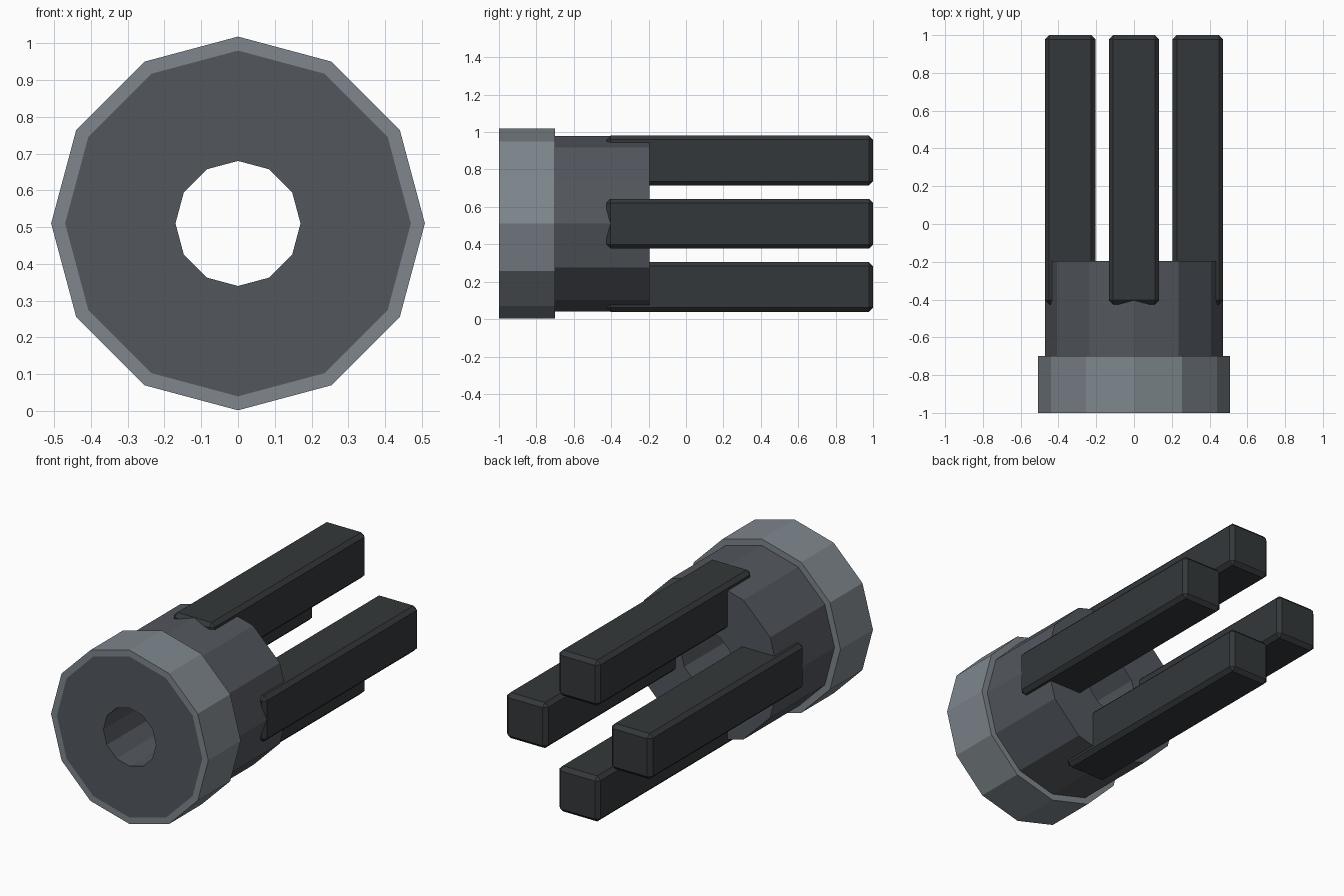
import bpy, bmesh, math

if "Cube" in bpy.data.objects:
    bpy.data.objects.remove(bpy.data.objects["Cube"])

CZ = 0.51      # height of the long axis
SIDES = 12


def material(name, rgb):
    m = bpy.data.materials.new(name)
    m.diffuse_color = (*rgb, 1.0)
    m.use_nodes = True
    m.node_tree.nodes["Principled BSDF"].inputs["Base Color"].default_value = m.diffuse_color
    return m


def add_object(name, bm, mat):
    bmesh.ops.recalc_face_normals(bm, faces=bm.faces[:])
    mesh = bpy.data.meshes.new(name)
    bm.to_mesh(mesh)
    bm.free()
    mesh.materials.append(mat)
    ob = bpy.data.objects.new(name, mesh)
    bpy.context.collection.objects.link(ob)
    return ob


def tube(name, profile, mat):
    """Sweep a closed (radius, y) profile around the y axis."""
    bm = bmesh.new()
    rings = []
    for i in range(SIDES):
        a = 2 * math.pi * i / SIDES
        rings.append([bm.verts.new((r * math.sin(a), y, CZ + r * math.cos(a)))
                      for r, y in profile])
    n = len(profile)
    for i in range(SIDES):
        a, b = rings[i], rings[(i + 1) % SIDES]
        for j in range(n):
            k = (j + 1) % n
            bm.faces.new((a[j], a[k], b[k], b[j]))
    return add_object(name, bm, mat)


def prong(name, x, z, mat):
    """Square bar along y with chamfered edges."""
    y0, y1, width = -0.425, 1.0, 0.266
    bm = bmesh.new()
    bmesh.ops.create_cube(bm, size=1)
    bmesh.ops.scale(bm, vec=(width, y1 - y0, width), verts=bm.verts[:])
    bmesh.ops.translate(bm, vec=(x, (y0 + y1) / 2, z), verts=bm.verts[:])
    bmesh.ops.bevel(bm, geom=bm.edges[:], offset=0.022, segments=1,
                    affect='EDGES', profile=0.5)
    return add_object(name, bm, mat)


light = material("light_steel", (0.21, 0.24, 0.265))
mid = material("mid_steel", (0.085, 0.095, 0.11))
dark = material("dark_steel", (0.034, 0.039, 0.042))

# Hollow body and the wider collar around its front end
tube("body", [(0.17, -1.0), (0.47, -1.0), (0.47, -0.195), (0.17, -0.195)], mid)
tube("collar", [(0.47, -1.0), (0.508, -1.0), (0.508, -0.7), (0.47, -0.7)], light)

# Four prongs set in a cross around the axis
for label, dx, dz in (("top", 0, 1), ("bottom", 0, -1),
                      ("left", -1, 0), ("right", 1, 0)):
    prong(label + "_prong", 0.338 * dx, CZ + 0.338 * dz, dark)
